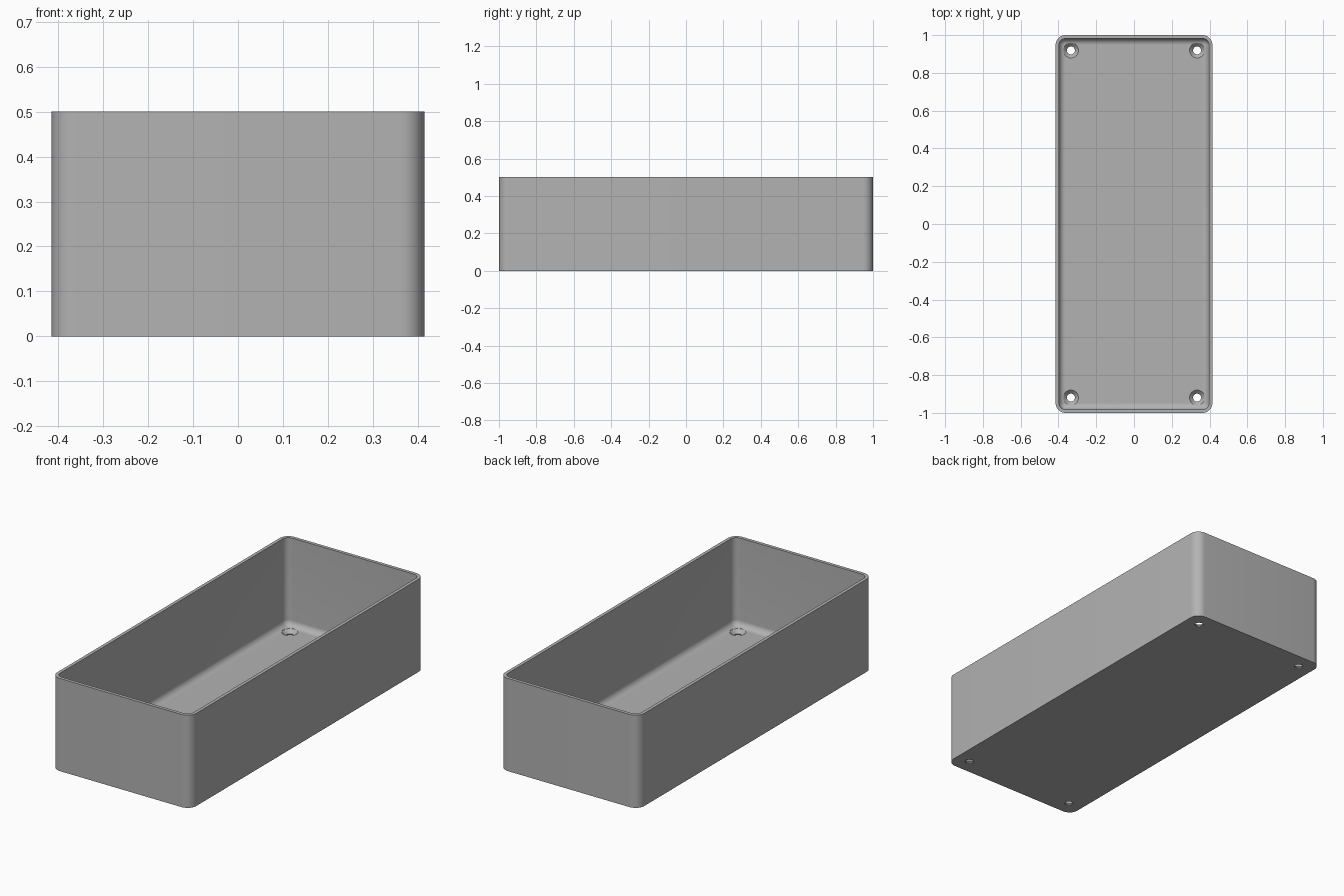
import bpy, bmesh, math

cube = bpy.data.objects.get("Cube")
if cube:
    bpy.data.objects.remove(cube, do_unlink=True)

HALF_X, HALF_Y, HEIGHT = 0.415, 1.0, 0.5
CORNER, WALL, FLOOR, FILLET = 0.052, 0.018, 0.025, 0.033
HOLE_X, HOLE_Y = 0.334, 0.919
STEPS = 10

grey = bpy.data.materials.new("plain grey")
grey.use_nodes = True
grey.diffuse_color = (0.45, 0.45, 0.45, 1)
grey.node_tree.nodes["Principled BSDF"].inputs["Base Color"].default_value = grey.diffuse_color


def link(name, bm):
    bmesh.ops.recalc_face_normals(bm, faces=bm.faces)
    mesh = bpy.data.meshes.new(name)
    bm.to_mesh(mesh)
    bm.free()
    mesh.materials.append(grey)
    obj = bpy.data.objects.new(name, mesh)
    bpy.context.collection.objects.link(obj)
    return obj


def loft(name, loops):
    """Skin a stack of closed point loops and cap both ends."""
    bm = bmesh.new()
    rings = [[bm.verts.new(p) for p in loop] for loop in loops]
    for a, b in zip(rings, rings[1:]):
        for i in range(len(a)):
            j = (i + 1) % len(a)
            bm.faces.new((a[i], a[j], b[j], b[i]))
    bm.faces.new(rings[0])
    bm.faces.new(rings[-1])
    return link(name, bm)


def rounded_rect(inset, z):
    """Rounded rectangle, inset from the outer walls."""
    r = max(CORNER - inset, 0.001)
    cx, cy = HALF_X - inset - r, HALF_Y - inset - r
    points = []
    for q, (sx, sy) in enumerate(((1, 1), (-1, 1), (-1, -1), (1, -1))):
        for k in range(STEPS + 1):
            a = math.pi / 2 * (q + k / STEPS)
            points.append((sx * cx + r * math.cos(a), sy * cy + r * math.sin(a), z))
    return points


def circle(x, y, r, z, n=32):
    return [(x + r * math.cos(2 * math.pi * i / n),
             y + r * math.sin(2 * math.pi * i / n), z) for i in range(n)]


# Open tray: outer wall, rim, inner wall and filleted floor
loops = [rounded_rect(0, 0), rounded_rect(0, HEIGHT), rounded_rect(WALL, HEIGHT)]
for k in range(STEPS + 1):
    a = math.pi / 2 * k / STEPS
    loops.append(rounded_rect(WALL + FILLET * (1 - math.cos(a)),
                              FLOOR + FILLET * (1 - math.sin(a))))
tray = loft("tray", loops)

# Countersunk screw holes in the four floor corners
for sx in (-1, 1):
    for sy in (-1, 1):
        x, y = sx * HOLE_X, sy * HOLE_Y
        profile = ((0.021, -0.05), (0.021, 0.006), (0.04, FLOOR), (0.04, 0.1))
        cutter = loft("screw_hole_cutter", [circle(x, y, r, z) for r, z in profile])
        cutter.hide_render = True
        cutter.hide_set(True)
        mod = tray.modifiers.new("screw_hole", 'BOOLEAN')
        mod.operation = 'DIFFERENCE'
        mod.solver = 'EXACT'
        mod.object = cutter

# Bake the holes, drop the cutters and smooth the rounded surfaces
bpy.context.view_layer.update()
result = bpy.data.meshes.new_from_object(
    tray.evaluated_get(bpy.context.evaluated_depsgraph_get()))
tray.modifiers.clear()
tray.data = result
for obj in [o for o in bpy.data.objects if o.name.startswith("screw_hole_cutter")]:
    bpy.data.objects.remove(obj, do_unlink=True)
bpy.ops.object.select_all(action='DESELECT')
tray.select_set(True)
bpy.context.view_layer.objects.active = tray
bpy.ops.object.shade_smooth_by_angle(angle=math.radians(30))
